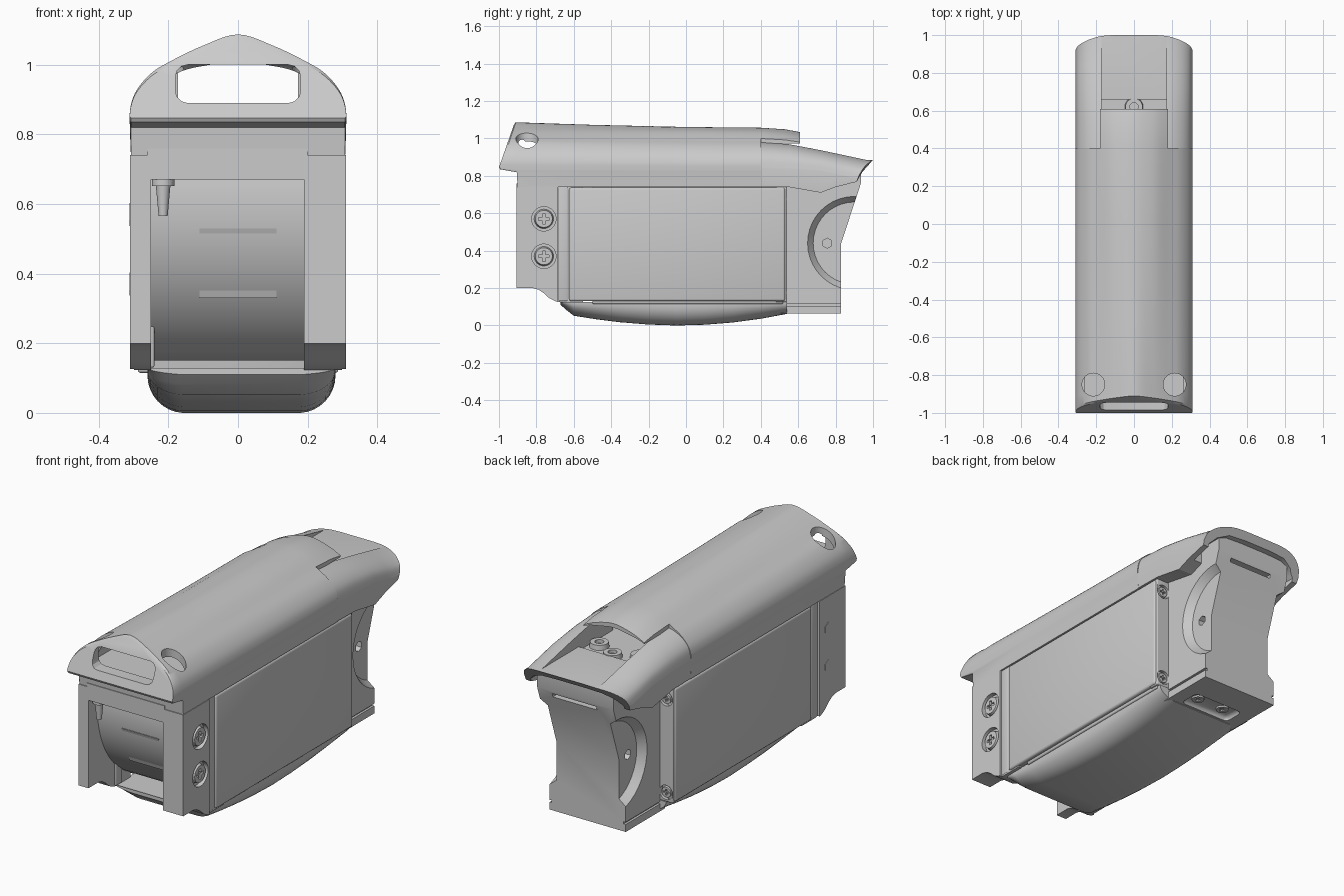
import bpy, bmesh
from math import radians, pi, sin, cos, sqrt, exp
from mathutils import Vector, Matrix

if "Cube" in bpy.data.objects:
    bpy.data.objects.remove(bpy.data.objects["Cube"])


def finish(name, bm):
    bmesh.ops.recalc_face_normals(bm, faces=bm.faces)
    me = bpy.data.meshes.new(name)
    bm.to_mesh(me)
    bm.free()
    ob = bpy.data.objects.new(name, me)
    bpy.context.collection.objects.link(ob)
    return ob


def bevel(ob, width, segs=3):
    m = ob.modifiers.new("bevel", 'BEVEL')
    m.width, m.segments, m.limit_method = width, segs, 'ANGLE'
    bpy.context.view_layer.objects.active = ob
    bpy.ops.object.modifier_apply(modifier=m.name)
    return ob


def box(name, x, y, z, bev=0, segs=3):
    bm = bmesh.new()
    bmesh.ops.create_cube(bm, size=1)
    for v in bm.verts:
        for i, (a, b) in enumerate((x, y, z)):
            v.co[i] = (a + b) / 2 + v.co[i] * (b - a)
    ob = finish(name, bm)
    return bevel(ob, bev, segs) if bev else ob


def cyl(name, centre, axis, r, h, r2=None, n=40):
    bm = bmesh.new()
    rot = Vector(axis).to_track_quat('Z', 'Y').to_matrix().to_4x4()
    bmesh.ops.create_cone(bm, cap_ends=True, segments=n, radius1=r, radius2=r if r2 is None else r2,
                          depth=h, matrix=Matrix.Translation(centre) @ rot)
    return finish(name, bm)


def loft(name, rings):
    bm = bmesh.new()
    rows = [[bm.verts.new(p) for p in ring] for ring in rings]
    n = len(rows[0])
    for a, b in zip(rows, rows[1:]):
        for i in range(n):
            j = (i + 1) % n
            bm.faces.new((a[i], a[j], b[j], b[i]))
    bm.faces.new(rows[0])
    bm.faces.new(rows[-1])
    return finish(name, bm)


def prism_x(name, profile, x0, x1):
    return loft(name, [[(x, y, z) for y, z in profile] for x in (x0, x1)])


def cut(ob, *cutters):
    for c in cutters:
        c.hide_render = True
        m = ob.modifiers.new("cut", 'BOOLEAN')
        m.operation, m.solver, m.object = 'DIFFERENCE', 'EXACT', c
        bpy.context.view_layer.objects.active = ob
        bpy.ops.object.modifier_apply(modifier=m.name)
        bpy.data.objects.remove(c)


def smooth_arch(half, n=5):
    """Mirror a half arch and run a smooth curve through it."""
    p = [Vector(q) for q in half]
    p += [Vector((-q[0], q[1])) for q in half[-2::-1]]
    out = []
    for i in range(len(p) - 1):
        a, b, c, d = p[max(i - 1, 0)], p[i], p[i + 1], p[min(i + 2, len(p) - 1)]
        for k in range(n):
            t = k / n
            out.append(0.5 * (2 * b + (c - a) * t + (2 * a - 5 * b + 4 * c - d) * t * t
                              + (3 * b - a - 3 * c + d) * t ** 3))
    return out + [p[-1]]


def screw(name, c, axis, r, host=None):
    """Cross-head screw sunk flush in a round hole at surface point c."""
    c, ax = Vector(c), Vector(axis)
    if host:
        cut(host, cyl("hole_cutter", c, axis, r, 0.05))
    cap = cyl(name, c - ax * 0.02, axis, r * 0.85, 0.036, r * 0.7)
    q = ax.to_track_quat('Z', 'Y').to_matrix().to_4x4()
    for s in ((0.42, 0.12), (0.12, 0.42)):
        k = box("cross_cutter", (-s[0] * r, s[0] * r), (-s[1] * r, s[1] * r), (-0.015, 0.03))
        k.data.transform(Matrix.Translation(c) @ q)
        cut(cap, k)


def side(s, a, b):
    return tuple(sorted((s * a, s * b)))


# Arched top shell, pointed at the front and rounder behind
ARCH = [(.31, .82), (.312, .86), (.295, .92), (.25, .975), (.19, 1.012), (.1, 1.055), (0, 1.087)]
base = smooth_arch(ARCH)


def shell_ring(y, peak, zb, slant=0, fat=0):
    pts = [(max(-.311, min(.311, p.x)), max(zb, .82 + (p.y - .82) * (peak - .82) / .267
            + fat * exp(-((abs(p.x) - .11) / .07) ** 2))) for p in base]
    pts = [(.307, zb - .003)] + pts + [(-.307, zb - .003)]
    return [(x, y + (z - .86) * slant, z) for x, z in pts]


shell = loft("top_shell", [shell_ring(-.995, 1.072, .85, .35), shell_ring(-.985, 1.087, .838, .33),
                           shell_ring(-.905, 1.086, .822), shell_ring(-.9, 1.086, .743),
                           shell_ring(-.5, 1.072, .743, 0, .007), shell_ring(0, 1.06, .743, 0, .014),
                           shell_ring(.4, 1.056, .743, 0, .014), shell_ring(.53, 1.048, .743, 0, .01),
                           shell_ring(.61, 1.033, .743, 0, .007)])
inner = smooth_arch([(.26, .86), (.255, .9), (.22, .945), (.16, .982), (.08, 1.0), (0, 1.012)])
cut(shell,
    loft("tunnel_cutter", [[(p.x, y, p.y) for p in inner] for y in (-.92, .7)]),
    box("slot_cutter", (-.18, .18), (-1.2, -.85), (.89, 1.0), .035),
    *[cyl("eye_cutter", (s * .215, -.85, 1.05), (0, 0, 1), .06, .36) for s in (-1, 1)],
    *[box("side_cutter", side(s, .18, .5), (.4, .8), (.6, 1.2)) for s in (-1, 1)])


# Sloping tail with side rails, sunken middle plate and hollow underside
def tail_ring(y, t, s, zb, end=0):
    half = [(.31, s), (.295, s + .45 * (t - s)), (.25, s + .78 * (t - s)), (.18, t - .004), (.09, t), (0, t)]
    pts = [(p.x, p.y) for p in smooth_arch(half)]
    pts = [(.307, zb)] + pts + [(-.307, zb)]
    return [(x, y - end * (.04 * (max(0, abs(x) - .1) / .2) ** 2 + max(0, .88 - z) * .4), z) for x, z in pts]


tail = loft("tail_cover", [tail_ring(.37, .985, .84, .743), tail_ring(.55, .972, .835, .74),
                           tail_ring(.72, .94, .825, .71), tail_ring(.85, .913, .805, .74, .5),
                           tail_ring(.97, .888, .79, .76, 1), tail_ring(1.0, .884, .795, .768, 1)])
under = [(.275, .6), (.275, .785), (.24, .82), (.18, .845), (.08, .85)]
cut(tail, box("well_cutter", (-.172, .172), (.3, .66), (.862, 1.2)),
    box("plate_cutter", (-.172, .172), (.6, 1.1), (.884, 1.2)),
    loft("under_cutter", [[(x, y, z) for x, z in under + [(-x, z) for x, z in under[::-1]]]
                          for y in (.8, 1.2)]))
for bx, by in ((0, .62), (-.12, .56), (.12, .56)):
    bolt = cyl("well_bolt", (bx, by, .87), (0, 0, 1), .05, .035, .045)
    cut(bolt, cyl("bore_cutter", (bx, by, .89), (0, 0, 1), .022, .04))

# Main body and side panels
box("body_core", (-.288, .288), (-.5, .52), (.115, .78), .008)
for s in (-1, 1):
    box("side_panel", side(s, .26, .308), (-.625, .53), (.13, .737), .012)
    box("edge_strip", side(s, .24, .3), (-.685, -.632), (.13, .74), .006)
    post = box("rear_post", side(s, .2, .3), (.48, .54), (.125, .74), .006)
    for z in (.175, .675):
        screw("post_screw", (s * .26, .54, z), (0, 1, 0), .038, post)

# Front frame: two cheeks and a head beam
outline = [(-.905, .741), (-.905, .2), (-.82, .2), (-.79, .192), (-.76, .172), (-.73, .145), (-.7, .13),
           (-.67, .123), (-.55, .123), (-.55, .741)]
for s, x0, x1 in ((-1, -.31, -.25), (1, .19, .31)):
    cheek = prism_x("front_cheek", outline, x0, x1)
    cut(cheek, box("groove_cutter", side(s, .298, .4), (-.685, -.5), (0, .8)))
    for z in (.37, .57):
        if s > 0:
            screw("side_screw", (.31, -.76, z), (1, 0, 0), .065, cheek)
        else:
            cyl("side_nut", (-.303, -.76, z), (-1, 0, 0), .033, .016, n=6)
box("front_beam", (-.26, .2), (-.905, -.5), (.67, .76))

# Curved front insert with centre pad and locating pin
arc = [(-.33 - sqrt(.25 - (z - .6) ** 2), z) for z in [.15 + .53 * i / 20 for i in range(21)]]
prism_x("front_insert", arc + [(-.33, .68), (-.33, .15)], -.25, .19)
prism_x("front_pad", [(-.828, .53), (-.756, .33), (-.7, .33), (-.7, .53)], -.11, .11)
cyl("front_pin", (-.215, -.865, .615), (0, 0, -1), .022, .1, .013)
cyl("front_pin_cap", (-.215, -.865, .662), (0, 0, -1), .032, .02)


# Rounded belly cover
def belly_ring(y, zb):
    r = min(.1, (.125 - zb) * .85)
    pts = [(.27, .125)] + [(.27 - .1 + .1 * cos(a), zb + r - r * sin(a) + .006 * cos(a))
                           for a in [i * pi / 16 for i in range(9)]]
    ring = pts + [(-x, z) for x, z in reversed(pts)]
    return [(x + .01, y, z) for x, z in ring]


loft("belly_cover", [belly_ring(y, z) for y, z in ((-.67, .11), (-.64, .083), (-.6, .052), (-.48, .033), (-.35, .017),
                                                   (-.2, .005), (-.05, 0), (.1, .004), (.25, .016),
                                                   (.4, .036), (.54, .062))])

# Rear block with round side pockets
block = prism_x("rear_block", [(.5, .065), (.83, .065), (.83, .44), (.935, .76), (.935, .86), (.5, .86)], -.225, .225)
for s in (-1, 1):
    x = s * .225
    cut(block, cyl("pocket_cutter", (x + s * .02, .9, .44), (s, 0, 0), .22, .12, .31),
        cyl("hex_cutter", (x - s * .04, .755, .44), (s, 0, 0), .027, .1, n=6),
        box("ledge_cutter", side(s, .213, .4), (.4, 1), (.105, .117)))
cut(block, box("rear_slot_cutter", (-.12, .14), (.87, 1), (.725, .745)),
    box("foot_cutter", (-.15, .15), (.55, .67), (0, .085), .025))
for x in (-.07, .09):
    screw("foot_screw", (x, .61, .075), (0, 0, -1), .045)

# Smooth shading with crisp edges
bpy.ops.object.select_all(action='SELECT')
bpy.context.view_layer.objects.active = shell
bpy.ops.object.shade_smooth_by_angle(angle=radians(30))
